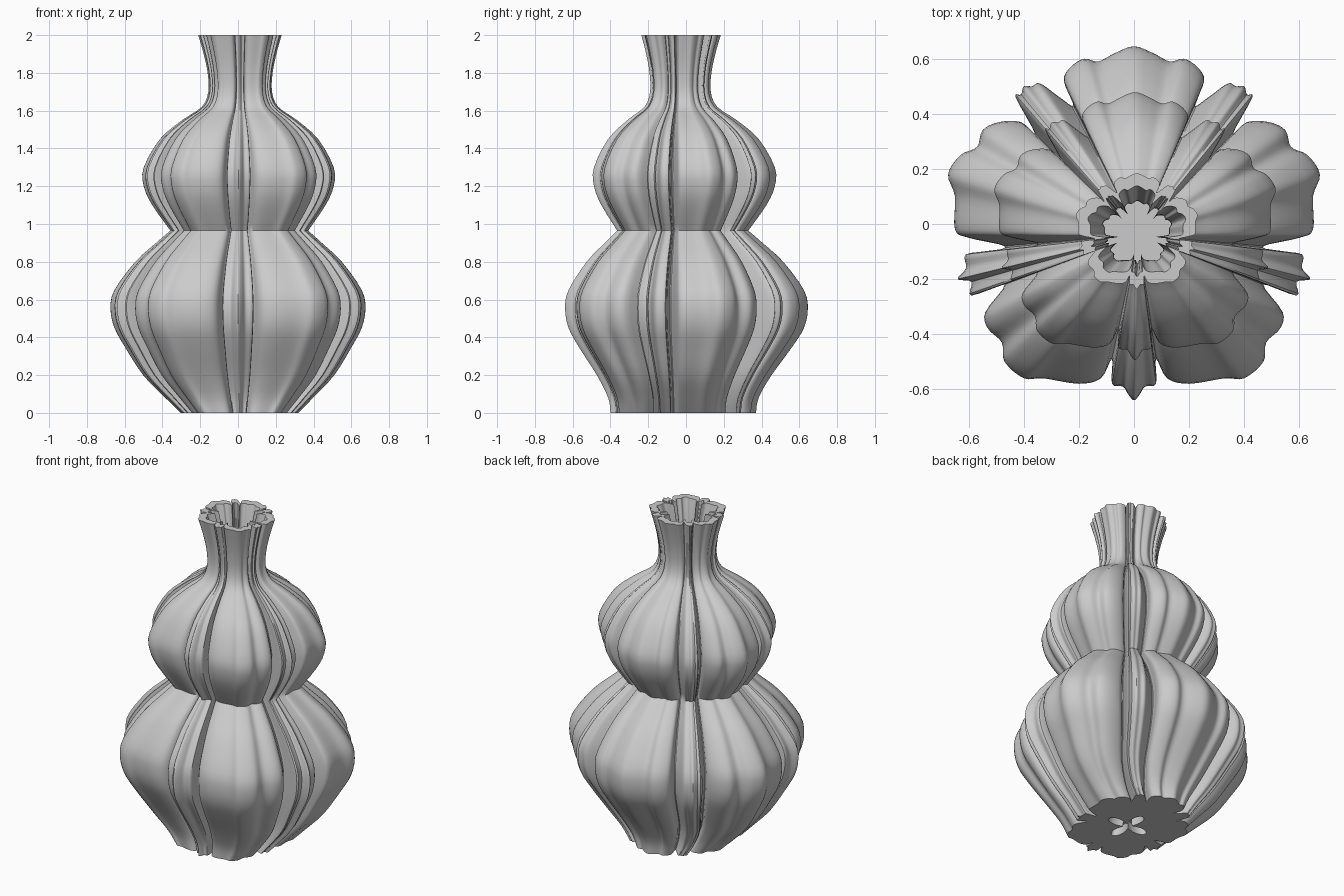
import bpy, bmesh
from math import atan2, cos, sin, hypot
from mathutils import Vector

if "Cube" in bpy.data.objects:
    bpy.data.objects.remove(bpy.data.objects["Cube"])

AXIS = Vector((0.015, -0.04))
WALL = 0.045
FLOOR = 0.10

# Half of the fluted cross-section in hundredths, back to front
HALF_FLUTES = [
    # back petal
    (0, 64.5), (7, 62), (13, 59), (18, 60), (23, 57), (25.5, 52), (22, 43),
    # back narrow rib
    (27, 46), (34, 51), (37, 50), (40, 50), (41, 47), (43, 46), (36, 33),
    # side petal
    (41, 37), (49, 37), (55, 34), (57, 28), (63, 25), (67.5, 18), (65, 10),
    (65, -2), (60, -5), (47, -8),
    # side narrow rib
    (52, -10), (61, -11), (61, -16), (64, -20), (59, -21), (59, -26), (47, -22),
    # front petal
    (54, -32), (53, -38), (48, -43), (47, -50), (40, -56), (33, -56),
    (20, -58), (12, -56), (8, -49),
    # front narrow rib
    (8, -58), (4, -59), (2, -62), (0, -64),
]

# Height, width scale, depth scale
LOWER_BULB = [
    (0, .46, .6), (.08, .58, .62), (.2, .75, .72), (.35, .89, .88),
    (.45, .97, .97), (.55, 1, 1), (.65, .97, .97), (.8, .81, .81),
    (.9, .65, .65), (.965, .54, .54),
]
UPPER_BULB = [
    (.965, .54, .54), (1.1, .68, .68), (1.2, .745, .745), (1.3, .745, .745),
    (1.45, .62, .62), (1.55, .45, .45), (1.62, .3, .3), (1.7, .25, .25),
    (1.8, .255, .255), (1.9, .285, .285), (2, .327, .327),
]


def smooth_path(points, steps, closed=False):
    """Run a smooth curve through the points."""
    pts = [Vector(p) for p in points]
    count = len(pts)

    def at(i):
        return pts[i % count] if closed else pts[max(0, min(count - 1, i))]

    result = []
    for i in range(count if closed else count - 1):
        a, b, c, d = (at(i + k) for k in (-1, 0, 1, 2))
        for step in range(steps):
            t = step / steps
            result.append(b + (c - a) * (t / 2)
                          + (a * 2 - b * 5 + c * 4 - d) * (t * t / 2)
                          + (b * 3 - a - c * 3 + d) * (t * t * t / 2))
    if not closed:
        result.append(pts[-1])
    return result


# Full outline, measured from the vase axis
mirrored = [(-x, y) for x, y in reversed(HALF_FLUTES[1:-1])]
outline = [p / 100 - AXIS for p in smooth_path(HALF_FLUTES + mirrored, 4, True)]
rows = smooth_path(LOWER_BULB, 3)[:-1] + smooth_path(UPPER_BULB, 3)

mesh_builder = bmesh.new()


def add_ring(points, height):
    return [mesh_builder.verts.new((p.x + AXIS.x, p.y + AXIS.y, height)) for p in points]


def bridge(first, second):
    """Join two rings with quads and return the faces."""
    count = len(first)
    return [mesh_builder.faces.new((first[i], second[i],
                                    second[(i + 1) % count], first[(i + 1) % count]))
            for i in range(count)]


def close_ring(ring, height):
    """Close a ring with a fan of triangles."""
    centre = mesh_builder.verts.new((AXIS.x, AXIS.y, height))
    for i, vert in enumerate(ring):
        mesh_builder.faces.new((vert, centre, ring[(i + 1) % len(ring)]))


def section(row, inset=0):
    """Scale the outline for one height, pulled inward by the inset."""
    points = [Vector((p.x * row.y, p.y * row.z)) for p in outline]
    return [p * (1 - inset / p.length) for p in points]


def cross_section(scale):
    """Four-petal outline for the foot recess."""
    points = []
    for p in outline:
        angle = atan2(p.y, p.x)
        radius = scale * (0.025 + 0.11 * cos(2 * angle) ** 2)
        points.append(Vector((cos(angle), sin(angle))) * radius)
    return points


# Outer wall, rim, inner wall and inside floor
outer = [add_ring(section(row), row.x) for row in rows]
inner_rows = [row for row in reversed(rows) if row.x > FLOOR]
inner = [add_ring(section(row, WALL), row.x) for row in inner_rows]
rings = outer + inner
for lower, upper in zip(rings, rings[1:]):
    bridge(lower, upper)
close_ring(inner[-1], inner_rows[-1].x)

# Flat foot with a shallow four-petal recess
recess_edge = add_ring(cross_section(1), 0)
recess_top = add_ring(cross_section(0.9), FLOOR / 2)
bridge(recess_edge, outer[0])
bridge(recess_top, recess_edge)
close_ring(list(reversed(recess_top)), FLOOR / 2)

bmesh.ops.recalc_face_normals(mesh_builder, faces=mesh_builder.faces)
mesh = bpy.data.meshes.new("fluted_vase")
mesh_builder.to_mesh(mesh)
mesh_builder.free()
vase = bpy.data.objects.new("fluted_vase", mesh)
bpy.context.collection.objects.link(vase)

# Plain grey finish
grey = bpy.data.materials.new("plain_grey")
grey.use_nodes = True
colour = (0.6, 0.6, 0.6, 1)
grey.diffuse_color = colour
grey.node_tree.nodes["Principled BSDF"].inputs["Base Color"].default_value = colour
mesh.materials.append(grey)

bpy.context.view_layer.objects.active = vase
vase.select_set(True)
bpy.ops.object.shade_smooth_by_angle(angle=0.7)
